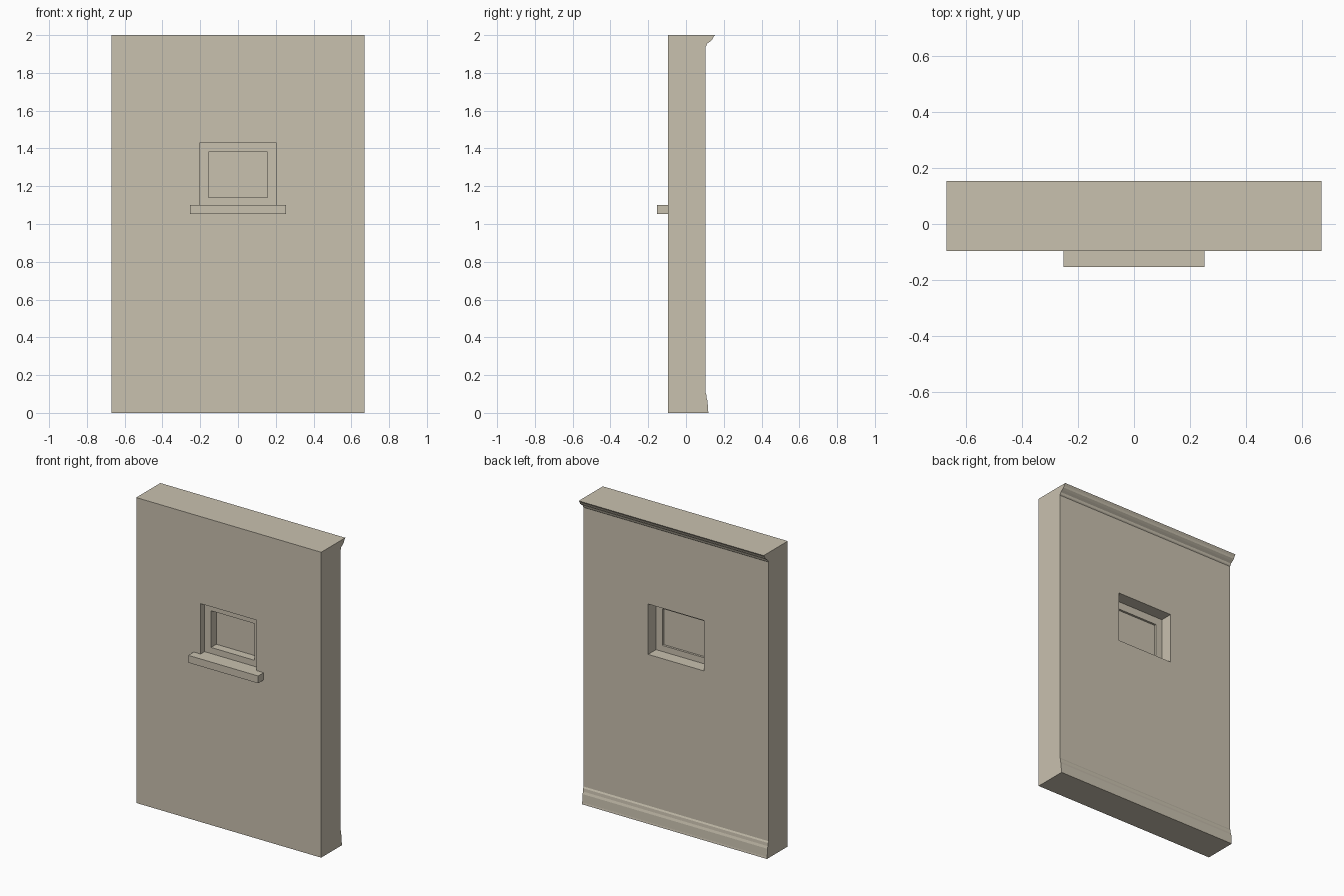
import bpy
import bmesh

cube = bpy.data.objects.get("Cube")
if cube:
    bpy.data.objects.remove(cube, do_unlink=True)

STONE = (0.584, 0.533, 0.429, 1.0)
stone = bpy.data.materials.new("warm_plaster")
stone.use_nodes = True
stone.diffuse_color = STONE
stone.node_tree.nodes["Principled BSDF"].inputs["Base Color"].default_value = STONE


def extrude(name, points, offset):
    """Solid made by sweeping a closed polygon along an offset."""
    bm = bmesh.new()
    face = bm.faces.new([bm.verts.new(p) for p in points])
    moved = bmesh.ops.extrude_face_region(bm, geom=[face])["geom"]
    bmesh.ops.translate(bm, vec=offset, verts=[v for v in moved if isinstance(v, bmesh.types.BMVert)])
    if face.is_valid and len(bm.faces) < len(points) + 2:
        bm.faces.new(face.verts)
    bmesh.ops.recalc_face_normals(bm, faces=bm.faces)
    mesh = bpy.data.meshes.new(name)
    bm.to_mesh(mesh)
    bm.free()
    mesh.materials.append(stone)
    obj = bpy.data.objects.new(name, mesh)
    bpy.context.scene.collection.objects.link(obj)
    return obj


def box(name, half_x, y0, y1, z0, z1):
    """Box centred on x."""
    corners = [(-half_x, y0, z0), (half_x, y0, z0), (half_x, y0, z1), (-half_x, y0, z1)]
    return extrude(name, corners, (0, y1 - y0, 0))


def cut(target, cutter):
    """Subtract a cutter, then discard it."""
    mod = target.modifiers.new("opening", 'BOOLEAN')
    mod.operation = 'DIFFERENCE'
    mod.solver = 'EXACT'
    mod.object = cutter
    cutter.hide_render = True
    bpy.context.view_layer.update()
    graph = bpy.context.evaluated_depsgraph_get()
    result = bpy.data.meshes.new_from_object(target.evaluated_get(graph))
    target.modifiers.clear()
    target.data = result
    bpy.data.objects.remove(cutter, do_unlink=True)


FRONT, BACK, HALF = -0.096, 0.102, 0.67

# Wall section with baseboard and crown moulding on the back
skirting = [(0.119, 0), (0.117, 0.012), (0.114, 0.065), (0.109, 0.08), (0.107, 0.1), (BACK, 0.11)]
crown = [(BACK, 1.938), (0.108, 1.944), (0.112, 1.955), (0.126, 1.965),
         (0.138, 1.975), (0.143, 1.986), (0.153, 2.0)]
section = [(FRONT, 0)] + skirting + crown + [(FRONT, 2)]
wall = extrude("wall", [(-HALF, y, z) for y, z in section], (2 * HALF, 0, 0))
cut(wall, box("opening_cutter", 0.203, -0.3, 0.3, 1.1, 1.43))

# Window frame set inside the opening
frame = box("window_frame", 0.203, -0.055, 0.02, 1.1, 1.43)
cut(frame, box("frame_cutter", 0.157, -0.3, 0.3, 1.14, 1.38))

# Closed panel filling the frame, and the outer sill
box("window_pane", 0.157, 0.0, 0.006, 1.14, 1.38)
box("window_sill", 0.253, -0.153, FRONT, 1.052, 1.1)
